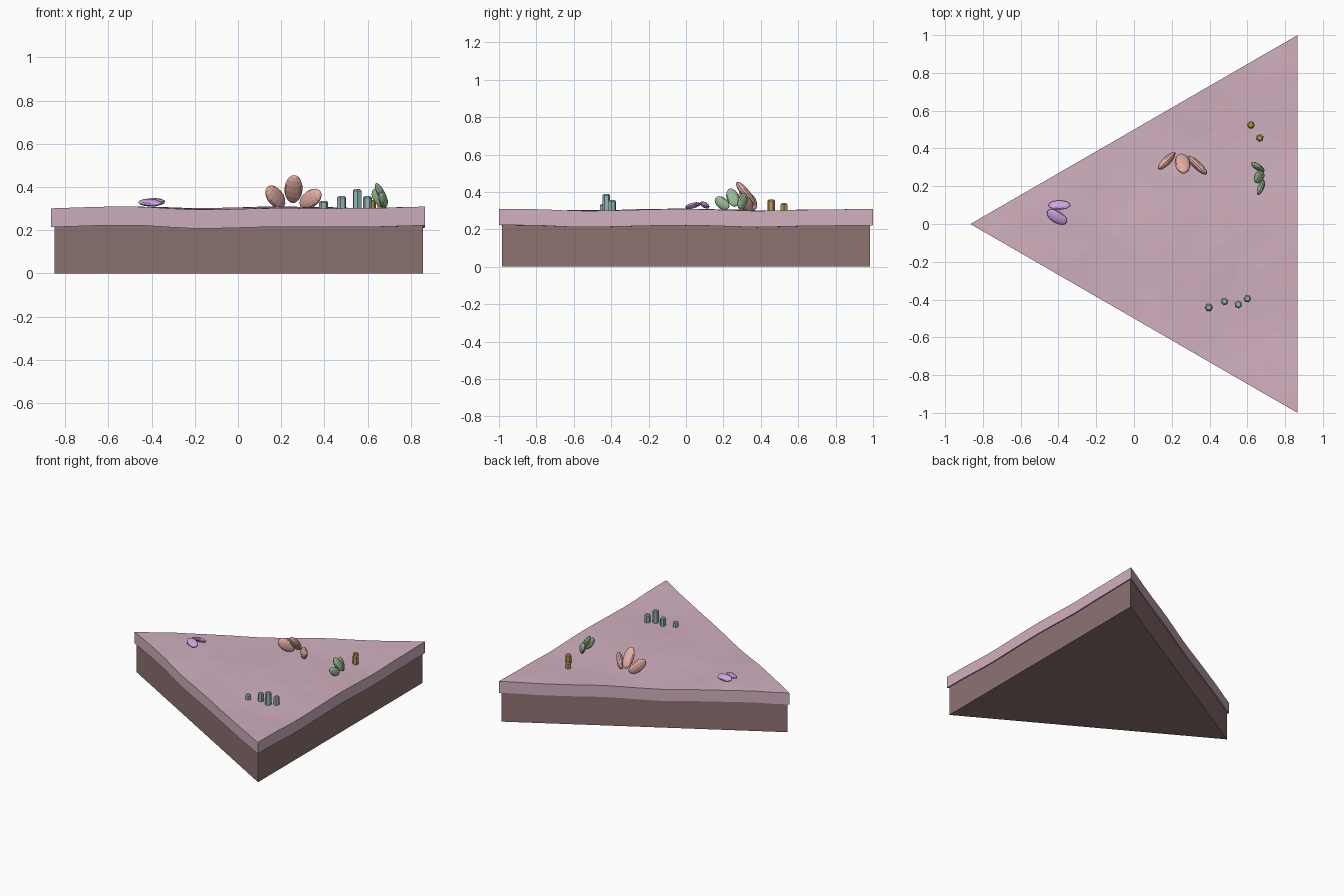
import bpy, bmesh, math
from mathutils import Vector, Matrix, noise

if "Cube" in bpy.data.objects:
    bpy.data.objects.remove(bpy.data.objects["Cube"])

TRI = [Vector((-0.866, 0, 0)), Vector((0.866, -1, 0)), Vector((0.866, 1, 0))]
CENTRE = sum(TRI, Vector()) / 3


def material(name, r, g, b):
    m = bpy.data.materials.new(name)
    m.diffuse_color = [(c / 255) ** 2.2 for c in (r, g, b)] + [1]
    m.use_nodes = True
    m.node_tree.nodes["Principled BSDF"].inputs["Base Color"].default_value = m.diffuse_color
    return m


def finish(name, bm, mat):
    bmesh.ops.recalc_face_normals(bm, faces=bm.faces[:])
    me = bpy.data.meshes.new(name)
    bm.to_mesh(me)
    bm.free()
    me.materials.append(mat)
    ob = bpy.data.objects.new(name, me)
    bpy.context.collection.objects.link(ob)
    return ob


def height(x, y):
    return (0.302 + 0.004 * math.cos(8.5 * (x + 0.52)) + 0.004 * math.cos(6.6 * (y + 0.05))
            + 0.004 * noise.noise(Vector((x * 6, y * 6, 1.3))))


soil = material("soil", 140, 115, 113)
ground = material("ground_pink", 208, 175, 190)
peach = material("peach", 228, 174, 165)
green = material("green", 150, 185, 145)
violet = material("violet", 208, 163, 224)
teal = material("teal", 150, 182, 184)
gold = material("gold", 180, 152, 85)

# Soil prism, inset a little under the crust
bm = bmesh.new()
face = bm.faces.new([bm.verts.new(CENTRE + (p - CENTRE) * 0.985) for p in TRI])
ext = bmesh.ops.extrude_face_region(bm, geom=[face], use_keep_orig=True)
bmesh.ops.translate(bm, vec=(0, 0, 0.235), verts=[v for v in ext["geom"] if isinstance(v, bmesh.types.BMVert)])
finish("soil_base", bm, soil)

# Faceted crust: triangular lattice with gentle waves, thickened straight down
N = 16
bm = bmesh.new()
grid = {}
for i in range(N + 1):
    for j in range(i + 1):
        p = TRI[0] + (TRI[1] - TRI[0]) * (i / N) + (TRI[2] - TRI[1]) * (j / N)
        grid[i, j] = bm.verts.new((p.x, p.y, height(p.x, p.y)))
for i in range(N):
    for j in range(i + 1):
        bm.faces.new((grid[i, j], grid[i + 1, j], grid[i + 1, j + 1]))
        if j < i:
            bm.faces.new((grid[i, j], grid[i + 1, j + 1], grid[i, j + 1]))
ext = bmesh.ops.extrude_face_region(bm, geom=bm.faces[:], use_keep_orig=True)
bmesh.ops.translate(bm, vec=(0, 0, -0.087), verts=[v for v in ext["geom"] if isinstance(v, bmesh.types.BMVert)])
finish("ground_crust", bm, ground)


def leaf(name, mat, centre, axis, normal, length, width, thick):
    """Flattened ellipsoid: half sizes along axis, sideways and along its normal."""
    w = Vector(axis).normalized()
    u = w.cross(Vector(normal)).normalized()
    n = w.cross(u)
    rot = Matrix((u, n, w)).transposed().to_4x4()
    bm = bmesh.new()
    bmesh.ops.create_uvsphere(bm, u_segments=12, v_segments=8, radius=1,
                              matrix=Matrix.Translation(centre) @ rot @ Matrix.Diagonal((width, thick, length, 1)))
    finish(name, bm, mat)


# Peach fan of three pads
leaf("peach_pad_left", peach, (.173, .334, .353), (-.565, -.565, .6), (1, -1, 0), .07, .044, .023)
leaf("peach_pad_middle", peach, (.257, .32, .39), (.06, -.615, .79), (.1, 1, .7), .08, .042, .024)
leaf("peach_pad_right", peach, (.336, .31, .344), (.66, -.63, .41), (.69, .72, 0), .072, .042, .022)

# Green cluster of three pads
leaf("green_pad_front", green, (.672, .193, .34), (-.3, -.75, .58), (1, -.4, 0), .047, .031, .017)
leaf("green_pad_middle", green, (.662, .25, .37), (-.42, -.3, .85), (1, 0, .4), .055, .033, .018)
leaf("green_pad_back", green, (.655, .302, .35), (-.55, .35, .75), (.6, .8, 0), .052, .034, .017)

# Violet pair lying nearly flat
leaf("violet_pad_back", violet, (-.395, .1, .33), (1, 0, .03), (0, .5, .85), .058, .028, .015)
leaf("violet_pad_front", violet, (-.408, .037, .327), (.8, -.48, -.08), (0, -.35, .93), .06, .033, .015)


def crystal(name, mat, x, y, top, turn):
    """Hexagonal column with a chamfered tip."""
    bm = bmesh.new()
    rings = []
    for r, z in ((.021, .285), (.021, top - .008), (.013, top)):
        rings.append([bm.verts.new((x + r * math.cos(turn + k * math.pi / 3),
                                    y + r * math.sin(turn + k * math.pi / 3), z)) for k in range(6)])
    for a, b in zip(rings, rings[1:]):
        for k in range(6):
            bm.faces.new((a[k], a[(k + 1) % 6], b[(k + 1) % 6], b[k]))
    bm.faces.new(rings[0][::-1])
    bm.faces.new(rings[-1])
    finish(name, bm, mat)


# Teal and gold crystal groups
for k, (x, y, top) in enumerate([(.396, -.442, .336), (.479, -.41, .358), (.552, -.426, .39), (.6, -.395, .358)]):
    crystal(f"teal_crystal_{k + 1}", teal, x, y, top, k * 0.3)
for k, (x, y, top) in enumerate([(.619, .524, .34), (.666, .456, .36)]):
    crystal(f"gold_crystal_{k + 1}", gold, x, y, top, k * 0.4)
